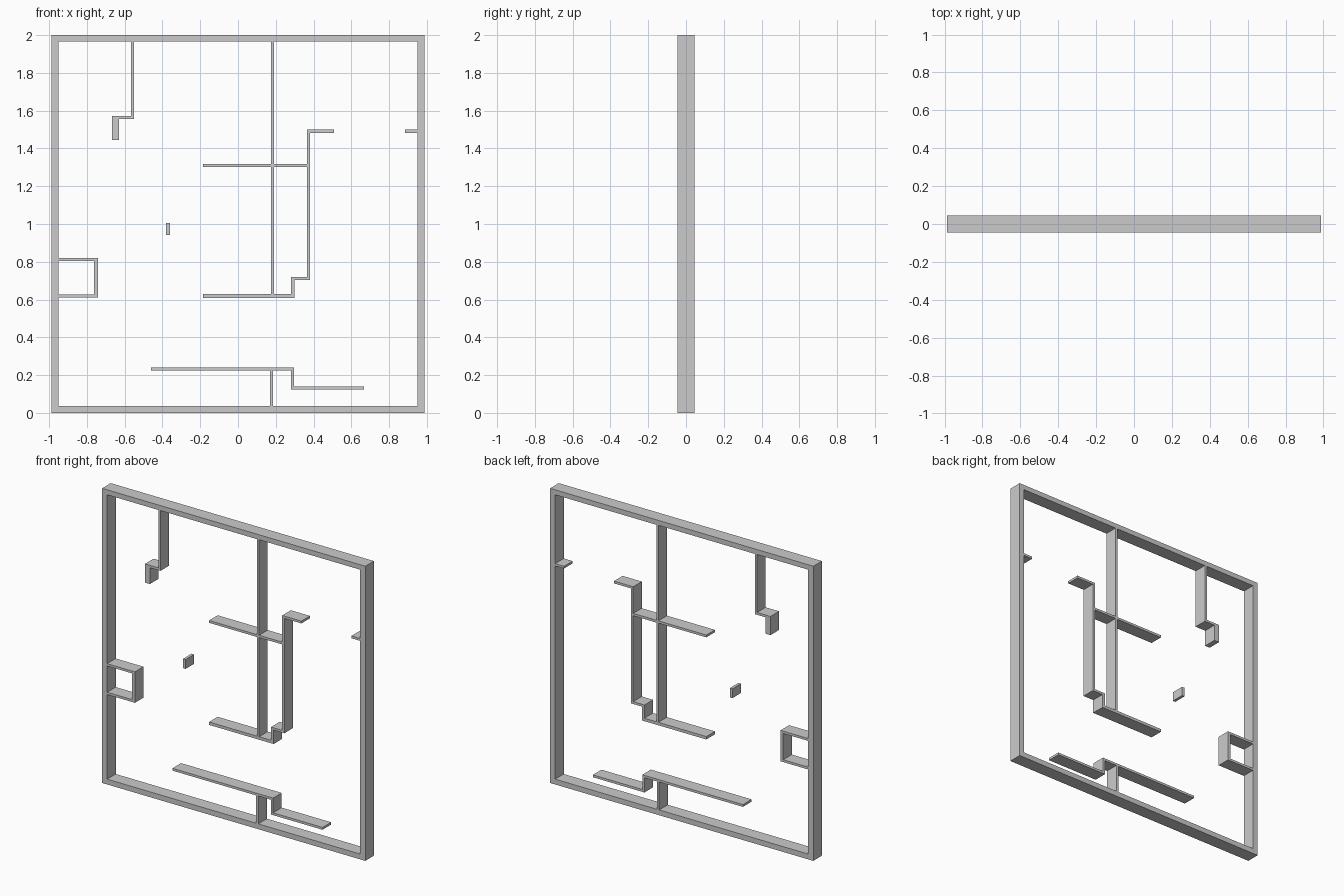
import bpy, bmesh
from mathutils import Vector

if "Cube" in bpy.data.objects:
    bpy.data.objects.remove(bpy.data.objects["Cube"])

DEPTH = 0.046  # half depth along y


def run(name, pts, widths, closed=False):
    """Right-angled wall run along (x, z) centreline points, one width per segment."""
    pts = [Vector(p) for p in pts]
    n = len(pts)
    count = n if closed else n - 1
    if not isinstance(widths, list):
        widths = [widths] * count
    offs = []
    for i in range(count):
        d = (pts[(i + 1) % n] - pts[i]).normalized()
        offs.append(Vector((-d.y, d.x)) * widths[i] / 2)
    bm = bmesh.new()
    pairs = []
    for i, p in enumerate(pts):
        o = Vector((0, 0))
        if closed or i > 0:
            o += offs[i - 1]
        if i < count:
            o += offs[i]
        pairs.append([bm.verts.new((q.x, -DEPTH, q.y)) for q in (p + o, p - o)])
    for i in range(count):
        a, b = pairs[i], pairs[(i + 1) % n]
        bm.faces.new((a[0], b[0], b[1], a[1]))
    ext = bmesh.ops.extrude_face_region(bm, geom=bm.faces[:], use_keep_orig=True)
    bmesh.ops.translate(bm, vec=(0, 2 * DEPTH, 0),
                        verts=[g for g in ext["geom"] if isinstance(g, bmesh.types.BMVert)])
    bmesh.ops.recalc_face_normals(bm, faces=bm.faces[:])
    mesh = bpy.data.meshes.new(name)
    bm.to_mesh(mesh)
    bm.free()
    obj = bpy.data.objects.new(name, mesh)
    bpy.context.collection.objects.link(obj)
    return obj


T = 0.016  # thin wall
W = 0.02   # slightly thicker wall

# Outer frame
run("outer_frame", [(-0.969, 0.018), (0.969, 0.018), (0.969, 1.983), (-0.969, 1.983)],
    [0.036, 0.038, 0.034, 0.038], closed=True)

# Hooked wall hanging from the top left
run("hooked_wall", [(-0.558, 1.966), (-0.558, 1.565), (-0.648, 1.565), (-0.648, 1.446)],
    [T, T, 0.037])

# Long central wall, split where the cross shelf passes through
run("central_wall_upper", [(0.183, 1.966), (0.183, 1.318)], T)
run("central_wall_lower", [(0.183, 1.302), (0.183, 0.629)], T)
run("cross_shelf", [(-0.185, 1.31), (0.364, 1.31)], T)

# Stepped wall right of the centre
run("stepped_wall", [(0.508, 1.491), (0.372, 1.491), (0.372, 0.711), (0.29, 0.711),
                     (0.29, 0.619), (-0.185, 0.619)], [T, T, T, W, W])

# Short stub on the right side
run("right_stub", [(0.884, 1.491), (0.95, 1.491)], T)

# Small box room on the left side
run("box_room", [(-0.95, 0.812), (-0.752, 0.812), (-0.752, 0.618), (-0.95, 0.618)],
    [T, W, T])

# Free-standing post
run("free_post", [(-0.371, 1.005), (-0.371, 0.942)], W)

# Lower stepped wall and its support
run("lower_stepped_wall", [(-0.46, 0.233), (0.288, 0.233), (0.288, 0.133), (0.667, 0.133)], T)
run("lower_support", [(0.177, 0.225), (0.177, 0.036)], T)
